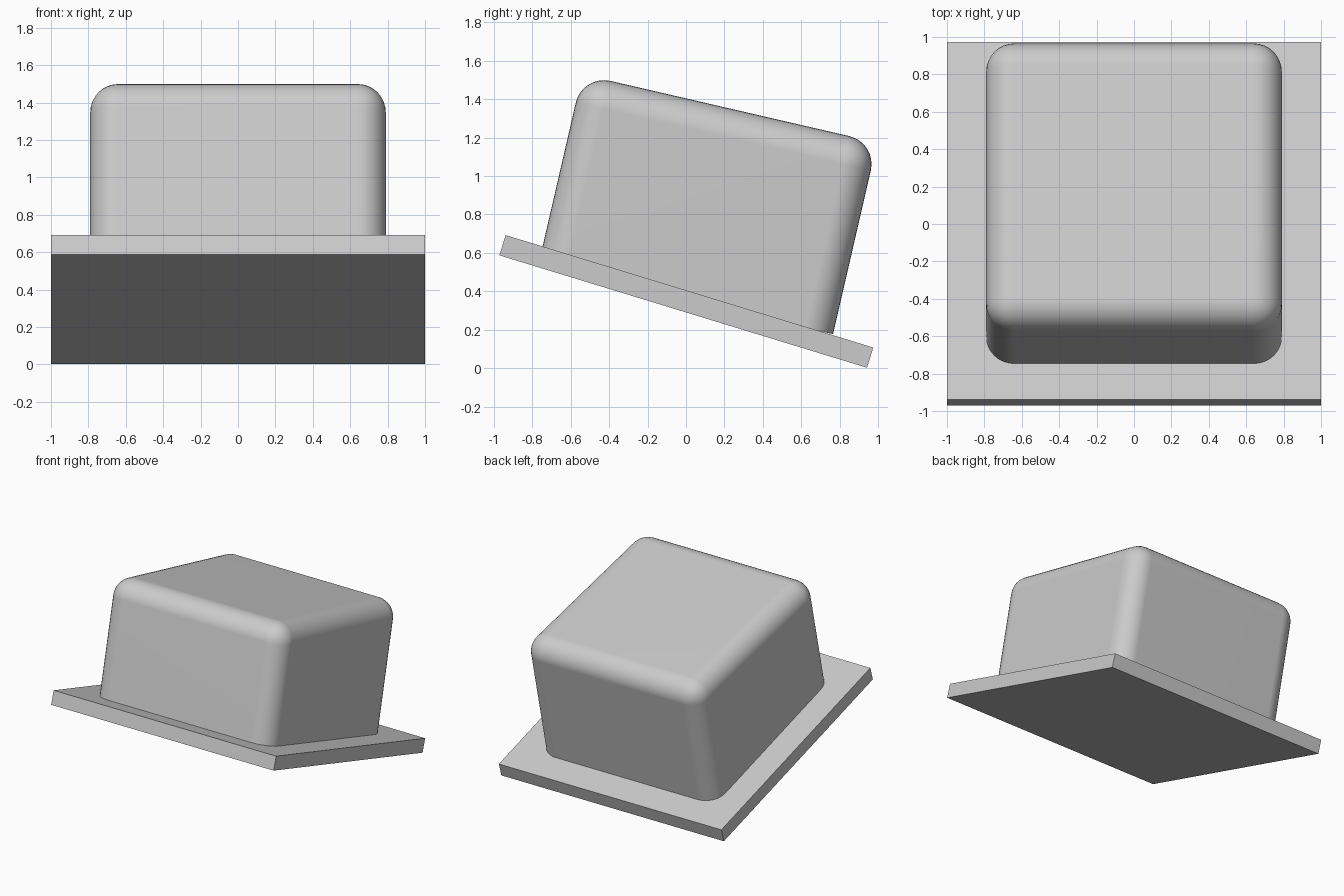
import bpy
import bmesh
from math import radians
from mathutils import Matrix

default_cube = bpy.data.objects.get("Cube")
if default_cube:
    bpy.data.objects.remove(default_cube, do_unlink=True)

grey = bpy.data.materials.new("light_grey")
grey.use_nodes = True
colour = (0.6, 0.6, 0.6, 1)
grey.diffuse_color = colour
grey.node_tree.nodes["Principled BSDF"].inputs["Base Color"].default_value = colour


def tilted_box(name, size, centre, tilt, radius=0):
    """Box with centre given in its own tilted frame; rounds all but the base edges."""
    bm = bmesh.new()
    bmesh.ops.create_cube(bm, size=1)
    bmesh.ops.scale(bm, vec=size, verts=bm.verts)
    if radius:
        upper = [e for e in bm.edges if any(v.co.z > 0 for v in e.verts)]
        bmesh.ops.bevel(bm, geom=upper, offset=radius, segments=8,
                        profile=0.5, affect='EDGES', clamp_overlap=True)
    matrix = Matrix.Rotation(-radians(tilt), 4, 'X') @ Matrix.Translation(centre)
    bm.transform(matrix)
    bmesh.ops.recalc_face_normals(bm, faces=bm.faces)
    mesh = bpy.data.meshes.new(name)
    bm.to_mesh(mesh)
    bm.free()
    mesh.materials.append(grey)
    obj = bpy.data.objects.new(name, mesh)
    bpy.context.collection.objects.link(obj)
    return obj


# Flat square plate, sloping down to the back
tilted_box("base_plate", (2, 2, 0.11), (0, -0.1, 0.333), 17)

# Rounded block, tilted a little less, with its base sunk in the plate
block = tilted_box("rounded_block", (1.58, 1.575, 1.023),
                   (0, -0.082, 0.8565), 13, radius=0.15)
bpy.ops.object.select_all(action='DESELECT')
block.select_set(True)
bpy.context.view_layer.objects.active = block
bpy.ops.object.shade_smooth_by_angle(angle=radians(40))
weighted = block.modifiers.new("flat_face_normals", 'WEIGHTED_NORMAL')
weighted.keep_sharp = True
